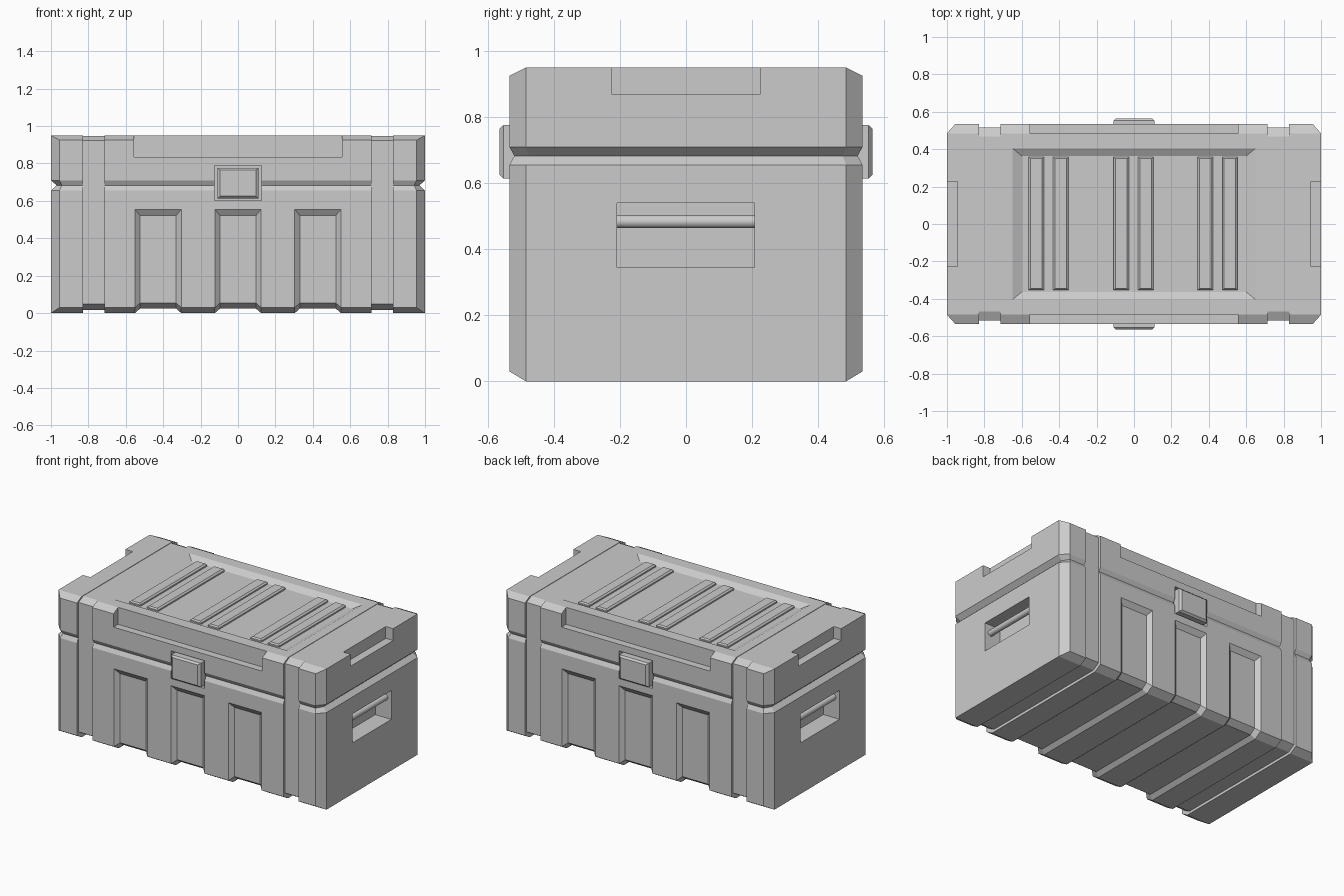
import bpy, bmesh, math
from mathutils import Matrix

if "Cube" in bpy.data.objects:
    bpy.data.objects.remove(bpy.data.objects["Cube"])


def loft(bm, loops, cap=True, closed=False):
    """Skin equal-length point loops; optional end caps or closing the chain."""
    rows = [[bm.verts.new(p) for p in lp] for lp in loops]
    n = len(rows[0])
    pairs = list(zip(rows, rows[1:])) + ([(rows[-1], rows[0])] if closed else [])
    for a, b in pairs:
        for i in range(n):
            j = (i + 1) % n
            bm.faces.new((a[i], a[j], b[j], b[i]))
    if cap and not closed:
        bm.faces.new(rows[0])
        bm.faces.new(rows[-1])
    return rows


def rect(x0, x1, y0, y1, z):
    return [(x0, y0, z), (x1, y0, z), (x1, y1, z), (x0, y1, z)]


def box(bm, x, y, z):
    loft(bm, [rect(*x, *y, z[0]), rect(*x, *y, z[1])])


def span(s, a, b):
    return sorted((s * a, s * b))


def make(name, bm):
    bmesh.ops.recalc_face_normals(bm, faces=bm.faces[:])
    me = bpy.data.meshes.new(name)
    bm.to_mesh(me)
    bm.free()
    ob = bpy.data.objects.new(name, me)
    bpy.context.collection.objects.link(ob)
    return ob


# Case body: chamfered box with a V seam running around it
def ring(ax, ay, bx, by, za, zb):
    return [(ax, -ay, za), (ax, ay, za), (bx, by, zb), (-bx, by, zb),
            (-ax, ay, za), (-ax, -ay, za), (-bx, -by, zb), (bx, -by, zb)]


OUT = (1, .485, .955, .535)
bm = bmesh.new()
rows = loft(bm, [ring(*OUT, 0, .03), ring(*OUT, .655, .655),
                 ring(.97, .475, .942, .52, .683, .683),
                 ring(*OUT, .71, .71), ring(*OUT, .95, .925)], cap=False)
for r in (rows[0], rows[-1]):
    for ids in ((0, 1, 4, 5), (1, 2, 3, 4), (5, 6, 7, 0)):
        bm.faces.new([r[i] for i in ids])
body = make("case_body", bm)

# All recesses gathered into one cutter
cut = bmesh.new()

# Strap channels around the whole case
def octagon(x, g):
    half = [(.485 - g, .965 - g), (.535 - g, .94 - g), (.535 - g, .03 + g), (.485 - g, g)]
    return [(x, y, z) for y, z in half] + [(x, -y, z) for y, z in half[::-1]]


for s in (-1, 1):
    a, b = s * .713, s * .828
    loft(cut, [octagon(a, -.1), octagon(a, .027 - .009), octagon(b, .027 - .009),
               octagon(b, -.1)], closed=True)

# Sloped panels on front and back, running under the bottom
def u_path(d):
    half = [(.535 - d, .555 - 1.4 * d), (.535 - d, .03 + d), (.485 - d * .6, d)]
    return half + [(-y, z) for y, z in half[::-1]]


def u_loop(x, d):
    return [(x, y, z) for y, z in u_path(d) + u_path(-.025)[::-1]]


DEPTH, SLOPE = .024, 1.15
for c in (-.427, 0, .427):
    w = .124
    loft(cut, [u_loop(c + s * (w - SLOPE * d), d)
               for s, d in ((-1, -.01), (-1, DEPTH), (1, DEPTH), (1, -.01))])

# Lid tray
loft(cut, [rect(-.60, .60, -.363, .363, .925), rect(-.65, .65, -.405, .405, .95),
           rect(-.70, .70, -.447, .447, .975)])

for s in (-1, 1):
    box(cut, (-.555, .555), span(s, .485, .65), (.835, 1.05))   # long lid notches
    box(cut, span(s, .945, 1.1), (-.226, .226), (.87, 1.05))    # end lid notches
    box(cut, (-.125, .125), span(s, .505, .65), (.603, .79))    # latch pockets
    box(cut, span(s, .88, 1.1), (-.209, .207), (.345, .54))     # handle pockets

cutter = make("recess_cutter", cut)
cutter.hide_render = True
mod = body.modifiers.new("recesses", 'BOOLEAN')
mod.operation = 'DIFFERENCE'
mod.solver = 'EXACT'
mod.object = cutter
bpy.context.view_layer.objects.active = body
body.select_set(True)
bpy.ops.object.modifier_apply(modifier=mod.name)
bpy.data.objects.remove(cutter, do_unlink=True)

# Lid ribs in three pairs
bm = bmesh.new()
for c in (-.457, -.003, .447):
    for o in (-.066, .066):
        x = c + o
        loft(bm, [rect(x - .041, x + .041, -.353, .357, .92),
                  rect(x - .041, x + .041, -.353, .357, .934),
                  rect(x - .031, x + .031, -.346, .350, .943)])
make("lid_ribs", bm)

for s, side in ((-1, "front"), (1, "back")):
    # Latch with chamfered face
    bm = bmesh.new()
    loft(bm, [[(x, s * y, z) for x, z in ((-w, .695 - h), (w, .695 - h), (w, .695 + h), (-w, .695 + h))]
              for y, w, h in ((.503, .11, .081), (.553, .11, .081), (.565, .095, .070))])
    make(side + "_latch", bm)

for s, side in ((-1, "left"), (1, "right")):
    # Round grip bar
    bm = bmesh.new()
    bmesh.ops.create_cone(bm, cap_ends=True, segments=20, radius1=.02, radius2=.02, depth=.424,
                          matrix=Matrix.Translation((s * .955, 0, .484)) @ Matrix.Rotation(math.pi / 2, 4, 'X'))
    for f in bm.faces:
        f.smooth = len(f.verts) == 4
    make(side + "_grip_bar", bm)
